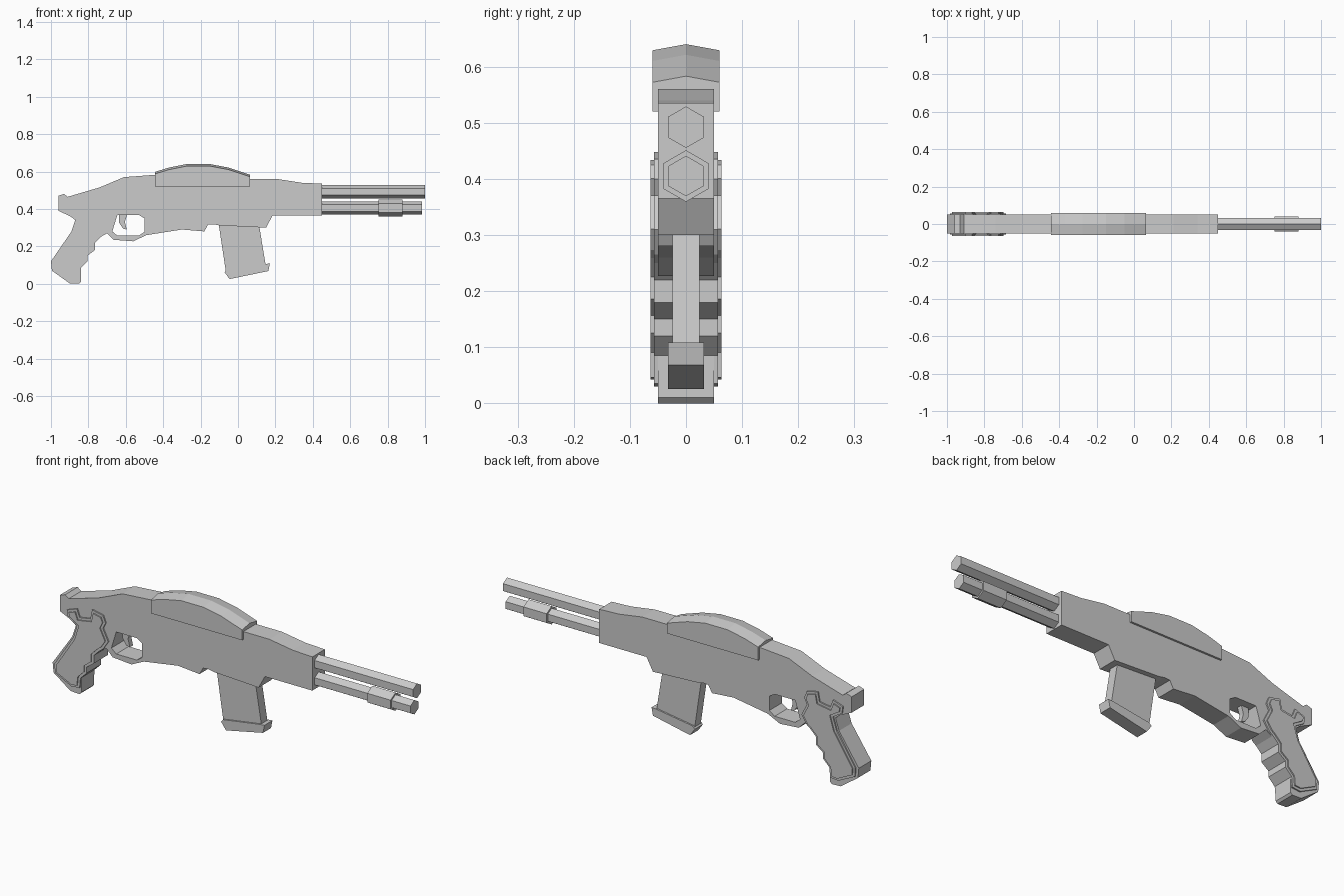
import bpy, bmesh, math

if "Cube" in bpy.data.objects:
    bpy.data.objects.remove(bpy.data.objects["Cube"])


def finish(name, bm):
    bmesh.ops.recalc_face_normals(bm, faces=bm.faces[:])
    mesh = bpy.data.meshes.new(name)
    bm.to_mesh(mesh)
    bm.free()
    obj = bpy.data.objects.new(name, mesh)
    bpy.context.collection.objects.link(obj)
    return obj


def slab(name, profile, half, ridge=0):
    """Side profile (x, z) extruded to y = -half..half."""
    bm = bmesh.new()
    face = bm.faces.new([bm.verts.new((x, -half, z)) for x, z in profile])
    out = bmesh.ops.extrude_face_region(bm, geom=[face])
    new = [v for v in out["geom"] if isinstance(v, bmesh.types.BMVert)]
    bmesh.ops.translate(bm, verts=new, vec=(0, 2 * half, 0))
    if ridge:  # raised centre line along the top
        cross = [e for e in bm.edges if abs(e.verts[0].co.y - e.verts[1].co.y) > half]
        bmesh.ops.subdivide_edges(bm, edges=cross, cuts=1)
        low = min(z for _, z in profile)
        for v in bm.verts:
            if abs(v.co.y) < 1e-4 and v.co.z > low + 0.03:
                v.co.z += ridge
    return finish(name, bm)


def hex_tube(name, x0, x1, z, r):
    bm = bmesh.new()
    bmesh.ops.create_cone(bm, cap_ends=True, segments=6, radius1=r, radius2=r, depth=x1 - x0)
    for v in bm.verts:
        a, b, c = v.co
        v.co = ((x0 + x1) / 2 + c, a, z + b)
    return finish(name, bm)


# Receiver, stock and grip as one slab
body = slab("body", [
    (-0.96, 0.47), (-0.93, 0.48), (-0.91, 0.465), (-0.74, 0.515), (-0.61, 0.57),
    (-0.45, 0.582), (0.06, 0.56), (0.21, 0.56), (0.34, 0.54), (0.45, 0.535),
    (0.45, 0.365), (0.185, 0.365), (0.15, 0.30), (-0.10, 0.312), (-0.13, 0.318),
    (-0.16, 0.316), (-0.18, 0.28), (-0.30, 0.29), (-0.49, 0.26), (-0.56, 0.227),
    (-0.665, 0.235), (-0.70, 0.27), (-0.735, 0.25), (-0.765, 0.22), (-0.765, 0.18),
    (-0.805, 0.15), (-0.805, 0.12), (-0.84, 0.085), (-0.84, 0.01), (-0.85, 0),
    (-0.90, 0.002), (-0.995, 0.07), (-1.0, 0.12), (-0.89, 0.28), (-0.87, 0.34),
    (-0.895, 0.36), (-0.96, 0.39)], 0.05)

# Trigger guard opening
cutter = slab("guard_cutter", [
    (-0.645, 0.368), (-0.53, 0.368), (-0.50, 0.35), (-0.50, 0.278),
    (-0.53, 0.257), (-0.645, 0.257), (-0.672, 0.28)], 0.1)
cutter.hide_render = True
mod = body.modifiers.new("guard_opening", 'BOOLEAN')
mod.operation, mod.object = 'DIFFERENCE', cutter
bpy.context.view_layer.objects.active = body
bpy.ops.object.modifier_apply(modifier=mod.name)
bpy.data.objects.remove(cutter)

slab("trigger", [(-0.635, 0.38), (-0.59, 0.38), (-0.605, 0.33), (-0.595, 0.29),
                 (-0.615, 0.295), (-0.635, 0.325)], 0.013)

# Rounded top cover with a shallow ridge
slab("top_cover", [(-0.445, 0.52), (-0.445, 0.587), (-0.37, 0.61), (-0.275, 0.629),
                   (-0.15, 0.629), (-0.05, 0.61), (0.065, 0.572), (0.065, 0.52)],
     0.06, ridge=0.011)

# Magazine and its base plate
slab("magazine", [(-0.105, 0.33), (0.11, 0.33), (0.148, 0.10), (-0.065, 0.065)], 0.024)
slab("magazine_base", [(-0.072, 0.062), (-0.045, 0.025), (0.162, 0.068),
                       (0.17, 0.108), (0.145, 0.106), (-0.06, 0.075)], 0.032)

# Hexagonal barrels
hex_tube("upper_barrel", 0.43, 1.0, 0.492, 0.037)
hex_tube("lower_barrel", 0.43, 0.985, 0.405, 0.036)
hex_tube("lower_barrel_collar", 0.75, 0.88, 0.405, 0.046)

# Stepped grip panels on both sides
PANEL = [(-0.915, 0.41), (-0.86, 0.43), (-0.845, 0.39), (-0.785, 0.40), (-0.775, 0.448),
         (-0.715, 0.435), (-0.70, 0.40), (-0.715, 0.37), (-0.685, 0.31), (-0.715, 0.265),
         (-0.735, 0.25), (-0.765, 0.22), (-0.765, 0.18), (-0.805, 0.15), (-0.805, 0.12),
         (-0.84, 0.085), (-0.845, 0.035), (-0.89, 0.03), (-0.982, 0.075), (-0.985, 0.12),
         (-0.88, 0.28), (-0.86, 0.345), (-0.91, 0.375)]
for side, label in ((-1, "right"), (1, "left")):
    bm = bmesh.new()
    face = bm.faces.new([bm.verts.new((x, side * 0.045, z)) for x, z in PANEL])
    for step, inset in ((0.012, 0.012), (0.006, 0)):
        top = bmesh.ops.extrude_discrete_faces(bm, faces=[face])["faces"][0]
        for v in top.verts:
            v.co.y += side * step
        face = top
        if inset:
            bmesh.ops.inset_region(bm, faces=[face], thickness=inset, use_even_offset=True)
    finish("grip_panel_" + label, bm)
